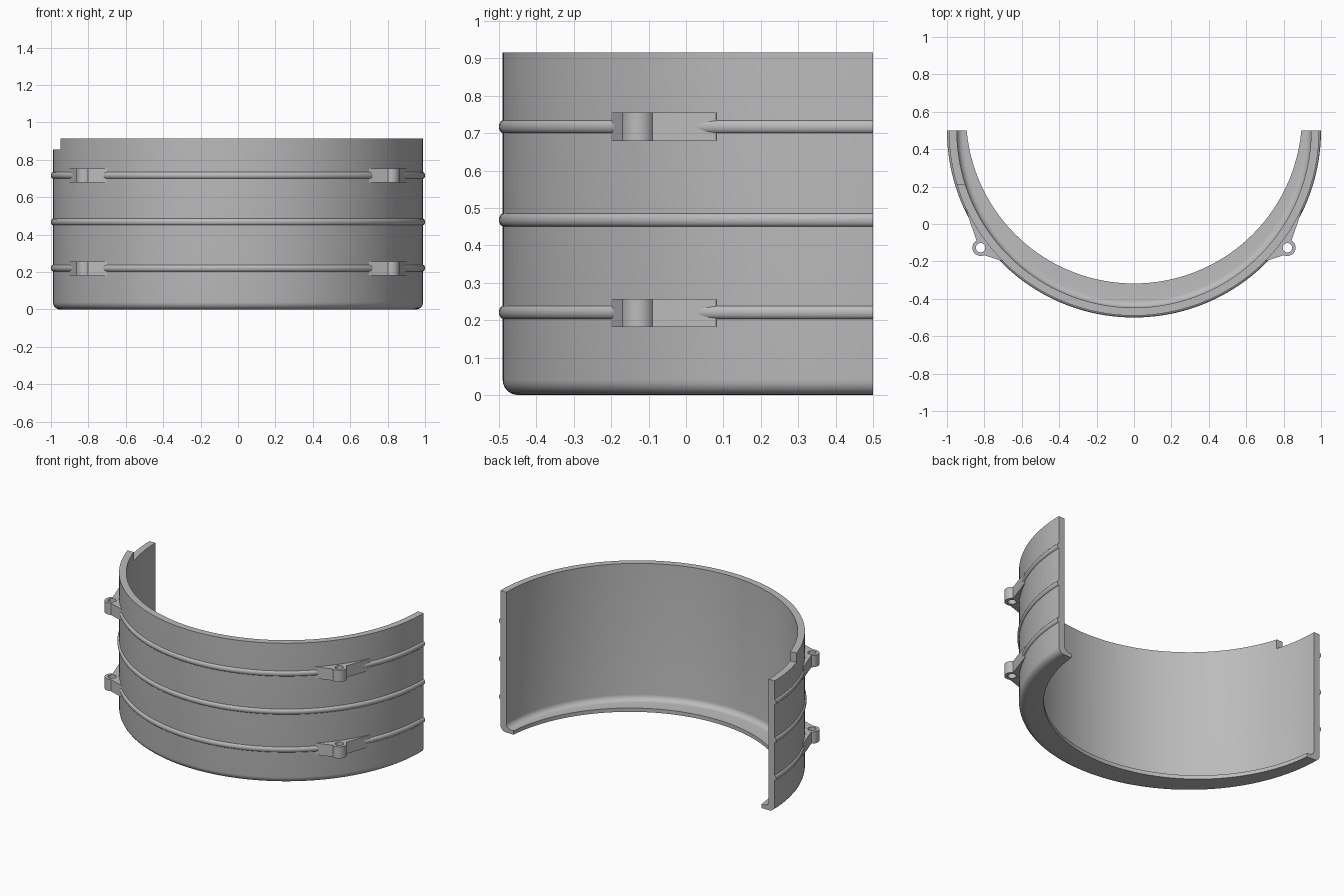
import bpy, bmesh
from math import sin, cos, pi, sqrt, radians

if "Cube" in bpy.data.objects:
    bpy.data.objects.remove(bpy.data.objects["Cube"])

grey = bpy.data.materials.new("plain grey")
grey.use_nodes = True
grey.diffuse_color = (0.5, 0.5, 0.5, 1)
grey.node_tree.nodes["Principled BSDF"].inputs["Base Color"].default_value = (0.5, 0.5, 0.5, 1)

AXIS_Y = 0.5          # the half cylinder's axis, on the open back plane
OUTER, INNER = 0.99, 0.947


def finish(name, bm):
    bmesh.ops.recalc_face_normals(bm, faces=bm.faces)
    mesh = bpy.data.meshes.new(name)
    bm.to_mesh(mesh)
    bm.free()
    mesh.materials.append(grey)
    obj = bpy.data.objects.new(name, mesh)
    bpy.context.collection.objects.link(obj)
    return obj


def smooth(obj):
    bpy.ops.object.select_all(action="DESELECT")
    obj.select_set(True)
    bpy.context.view_layer.objects.active = obj
    bpy.ops.object.shade_smooth_by_angle(angle=radians(32))


def half_sweep(name, profile, steps=96):
    """Sweep a closed (radius, z) profile round the front half; profile is a function of angle."""
    bm = bmesh.new()
    rings = []
    for i in range(steps + 1):
        a = pi + pi * i / steps
        rings.append([bm.verts.new((r * cos(a), AXIS_Y + r * sin(a), z))
                      for r, z in profile(a)])
    for p, q in zip(rings, rings[1:]):
        for j in range(len(p)):
            k = (j + 1) % len(p)
            bm.faces.new((p[j], p[k], q[k], q[j]))
    bm.faces.new(rings[0])
    bm.faces.new(rings[-1])
    return finish(name, bm)


def prism(name, outline, z0, z1):
    bm = bmesh.new()
    base = bm.faces.new([bm.verts.new((x, y, z0)) for x, y in outline])
    top = bmesh.ops.extrude_face_region(bm, geom=[base])["geom"]
    bmesh.ops.translate(bm, vec=(0, 0, z1 - z0),
                        verts=[v for v in top if isinstance(v, bmesh.types.BMVert)])
    return finish(name, bm)


def cut(obj, cutter):
    """Subtract the cutter, then discard it."""
    mod = obj.modifiers.new("cut", "BOOLEAN")
    mod.operation, mod.solver, mod.object = "DIFFERENCE", "EXACT", cutter
    bpy.context.view_layer.objects.active = obj
    bpy.ops.object.modifier_apply(modifier=mod.name)
    bpy.data.objects.remove(cutter)


def arc(cx, cy, r, start, end, n):
    return [(cx + r * cos(radians(start + (end - start) * i / n)),
             cy + r * sin(radians(start + (end - start) * i / n))) for i in range(n + 1)]


# Shell with rounded foot and an inward lip whose opening is offset to the back
def shell_profile(a):
    off, rad = 0.08, 0.898
    lip = off * sin(a) + sqrt(rad ** 2 - (off * cos(a)) ** 2)
    foot = arc(OUTER - 0.04, 0.04, 0.04, 0, -90, 6)
    fillet = arc(INNER - 0.035, 0.06, 0.035, -90, 0, 6)
    return [(OUTER, 0.915)] + foot + [(lip, 0), (lip, 0.025)] + fillet + [(INNER, 0.915)]


shell = half_sweep("shell", shell_profile)
notch = prism("notch_cutter", [(-1.1, 0.215), (-0.8, 0.215), (-0.8, 0.6), (-1.1, 0.6)], 0.855, 1)
cut(shell, notch)
smooth(shell)

# Rounded ribs round the outside
for label, z in (("lower", 0.221), ("middle", 0.468), ("upper", 0.717)):
    def rib_profile(a, z=z):
        bead = [(0.987 + 0.013 * cos(t), z + 0.018 * sin(t))
                for t in (radians(d) for d in range(-90, 91, 18))]
        return bead + [(0.97, z + 0.018), (0.97, z - 0.018)]
    smooth(half_sweep(label + "_rib", rib_profile))

# Bolt ears: a flared web ending in a drilled boss, two on each side
BX, BY = 0.82, -0.127
ear = ([(-0.9, 0.08)] + arc(-BX, BY, 0.044, 120, 296, 20)
       + [(-0.7, -0.2), (-0.69, -0.17), (-0.88, 0.09)])
for side, s in (("right", 1), ("left", -1)):
    for label, z in (("lower", 0.219), ("upper", 0.717)):
        lug = prism(f"{label}_{side}_ear", [(s * x, y) for x, y in ear], z - 0.038, z + 0.038)
        drill = prism("drill_cutter", arc(-s * BX, BY, 0.025, 0, 345, 23), z - 0.1, z + 0.1)
        cut(lug, drill)
        smooth(lug)
